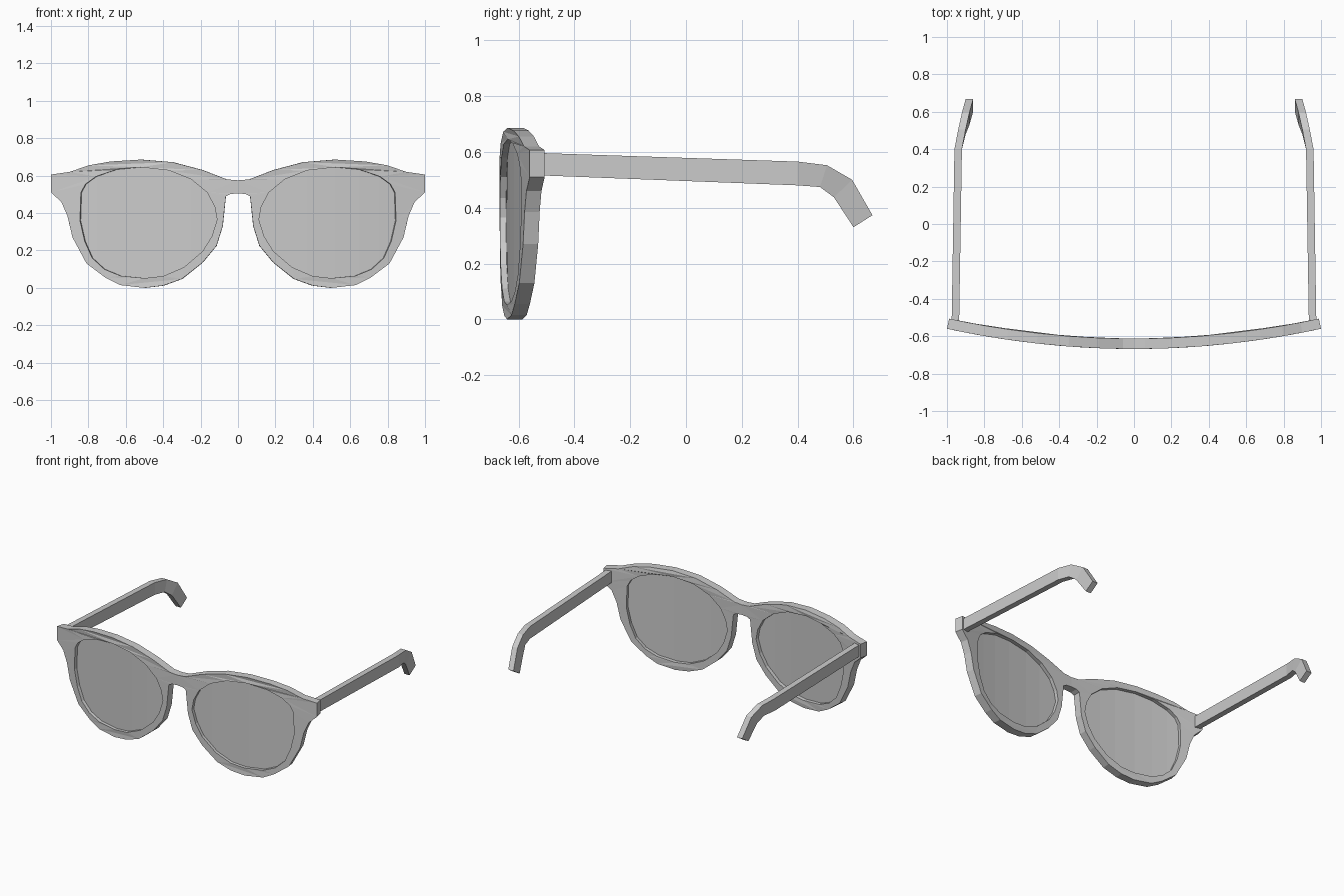
import bpy, bmesh
from mathutils import Vector
from mathutils.geometry import tessellate_polygon

if "Cube" in bpy.data.objects:
    bpy.data.objects.remove(bpy.data.objects["Cube"])

THICK = 0.055

# Right half of the frame outline and the lens opening, as (x, z)
OUTER = [(0, .575), (.06, .58), (.19, .63), (.35, .672), (.52, .686), (.68, .676),
         (.80, .655), (.90, .62), (1, .606), (1, .51), (.945, .46), (.912, .385),
         (.885, .27), (.81, .13), (.71, .055), (.63, .015), (.50, .0), (.40, .012),
         (.30, .048), (.19, .135), (.115, .225), (.082, .33), (.065, .49), (.04, .502), (0, .505)]
HOLE = [(.112, .365), (.125, .435), (.165, .51), (.25, .58), (.37, .628), (.52, .645),
        (.65, .633), (.76, .595), (.815, .555), (.84, .51), (.845, .36), (.82, .25),
        (.78, .16), (.715, .10), (.63, .065), (.50, .052), (.40, .063), (.29, .11),
        (.19, .195), (.14, .275)]


def bend(x, z, depth):
    """Put a flat point on the bowed front, pushed back along the normal."""
    n = Vector((-0.216 * x, 1, 0)).normalized() * depth
    return Vector((x + n.x, -0.668 + 0.108 * x * x + n.y, z))


def finish(bm, name):
    bmesh.ops.recalc_face_normals(bm, faces=bm.faces)
    mesh = bpy.data.meshes.new(name)
    bm.to_mesh(mesh)
    bm.free()
    ob = bpy.data.objects.new(name, mesh)
    bpy.context.collection.objects.link(ob)
    return ob


def mirror(ob):
    m = ob.modifiers.new("mirror", 'MIRROR')
    m.merge_threshold = 0.0005


# Frame: ring-shaped front and back joined by walls, open only at the mirror plane
bm = bmesh.new()
pts = OUTER + HOLE
front = [bm.verts.new(bend(x, z, 0)) for x, z in pts]
back = [bm.verts.new(bend(x, z, THICK)) for x, z in pts]
loops = [[Vector((x, z, 0)) for x, z in loop] for loop in (OUTER, HOLE)]
for tri in tessellate_polygon(loops):
    bm.faces.new([front[i] for i in tri])
    bm.faces.new([back[i] for i in reversed(tri)])
n, h = len(OUTER), len(HOLE)
pairs = [(i, i + 1) for i in range(n - 1)] + [(n + i, n + (i + 1) % h) for i in range(h)]
for a, b in pairs:
    bm.faces.new((front[a], front[b], back[b], back[a]))
mirror(finish(bm, "frame_front"))

# Lenses: thin sheets cut into strips so they follow the bow
bm = bmesh.new()
bm.faces.new([bm.verts.new((x, 0, z)) for x, z in HOLE])
for cut in (.25, .37, .52, .65, .76):
    bmesh.ops.bisect_plane(bm, geom=bm.verts[:] + bm.edges[:] + bm.faces[:],
                           plane_co=(cut, 0, 0), plane_no=(1, 0, 0), dist=1e-4)
for v in bm.verts:
    v.co = bend(v.co.x, v.co.z, 0.026)
lens = finish(bm, "lenses")
s = lens.modifiers.new("thickness", 'SOLIDIFY')
s.thickness = 0.008
s.offset = 0
mirror(lens)

# Temples: loft of sections (centre x, top y, top z, bottom y, bottom z)
SECTIONS = [(.955, -.53, .596, -.53, .516), (.94, .40, .565, .40, .48),
            (.92, .505, .552, .48, .474), (.90, .595, .50, .53, .437),
            (.88, .668, .373, .60, .33)]
bm = bmesh.new()
rings = []
for x, ty, tz, by, bz in SECTIONS:
    rings.append([bm.verts.new(c) for c in ((x - .02, ty, tz), (x + .02, ty, tz),
                                            (x + .02, by, bz), (x - .02, by, bz))])
for r, q in zip(rings, rings[1:]):
    for i in range(4):
        j = (i + 1) % 4
        bm.faces.new((r[i], r[j], q[j], q[i]))
bm.faces.new(rings[0])
bm.faces.new(rings[-1])
mirror(finish(bm, "temples"))
